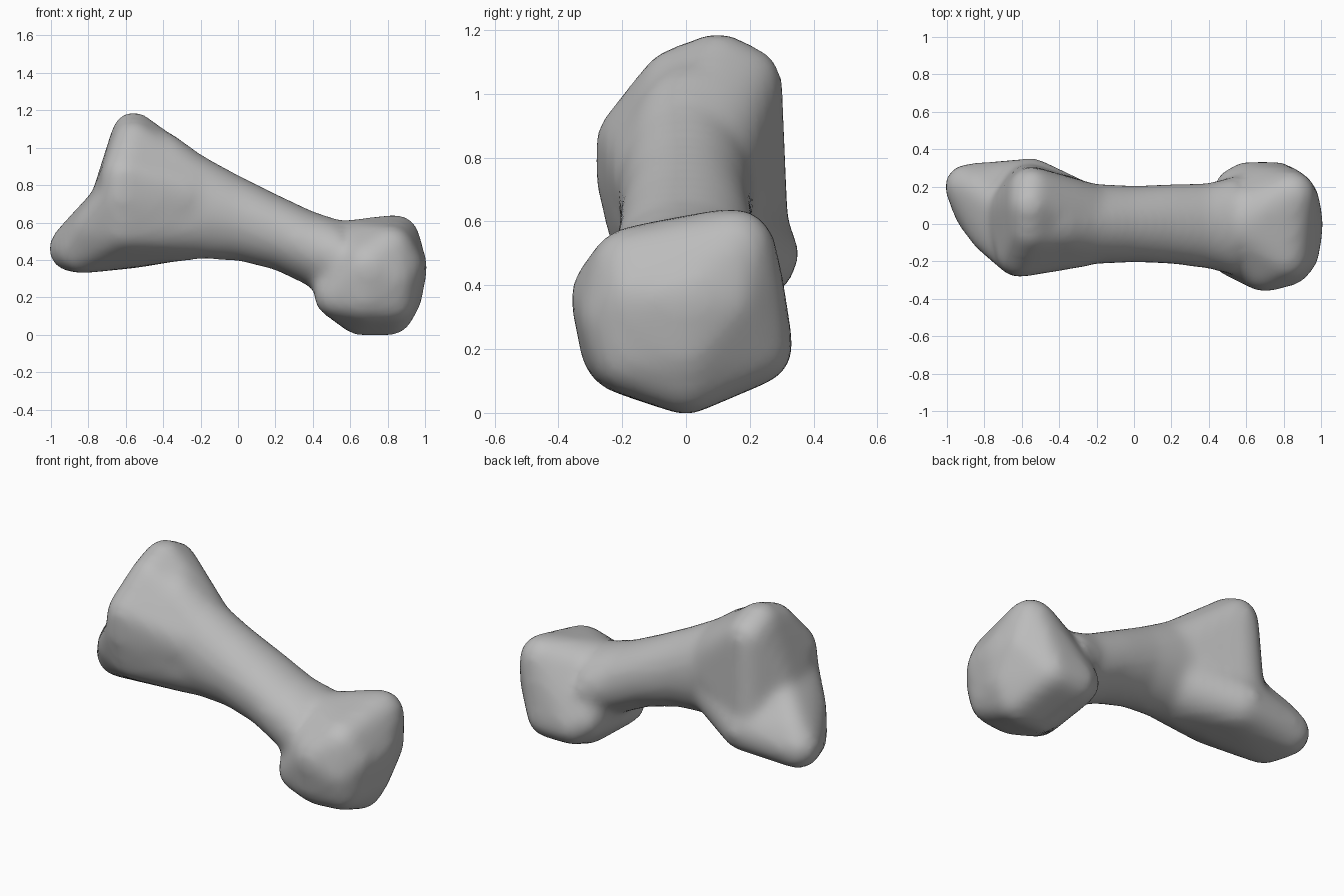
import bpy
import bmesh
from math import sin, cos, tau

default_cube = bpy.data.objects.get("Cube")
if default_cube:
    bpy.data.objects.remove(default_cube)

# Extra radius that the softening takes off again
ALLOWANCE = .015


def rounded_hull(bm, knobs):
    """Wrap a tight skin around a group of round knobs (x, y, z, radius)."""
    part = bmesh.new()
    for x, y, z, radius in knobs:
        made = bmesh.ops.create_icosphere(part, subdivisions=3, radius=radius + ALLOWANCE)
        bmesh.ops.translate(part, verts=made["verts"], vec=(x, y, z))
    hull = bmesh.ops.convex_hull(part, input=part.verts)
    inside = [g for g in hull["geom_interior"] if isinstance(g, bmesh.types.BMVert)]
    bmesh.ops.delete(part, geom=inside, context="VERTS")
    # keep only the skin itself
    skin = {f for f in hull["geom"] if isinstance(f, bmesh.types.BMFace) and f.is_valid}
    spare = [f for f in part.faces if f not in skin]
    bmesh.ops.delete(part, geom=spare, context="FACES")
    bmesh.ops.recalc_face_normals(part, faces=part.faces)
    mesh = bpy.data.meshes.new("hull")
    part.to_mesh(mesh)
    part.free()
    bm.from_mesh(mesh)
    bpy.data.meshes.remove(mesh)


def loft(bm, sections, sides=32):
    """Skin a tube through upright ellipses (x, y, z, half width, half height)."""
    rings = []
    for x, y, z, width, height in sections:
        angles = [tau * i / sides for i in range(sides)]
        rings.append([bm.verts.new((x, y + width * cos(a), z + height * sin(a)))
                      for a in angles])
    faces = [bm.faces.new(rings[0]), bm.faces.new(rings[-1])]
    for a, b in zip(rings, rings[1:]):
        for i in range(sides):
            j = (i + 1) % sides
            faces.append(bm.faces.new((a[i], a[j], b[j], b[i])))
    bmesh.ops.recalc_face_normals(bm, faces=faces)


bm = bmesh.new()

# Shaft
loft(bm, [
    (-.5, .04, .76, .23, .37),
    (-.35, .01, .73, .22, .345),
    (-.2, 0, .685, .215, .28),
    (0, 0, .625, .205, .23),
    (.2, 0, .55, .215, .205),
    (.4, -.01, .455, .23, .205),
    (.55, -.01, .4, .27, .21),
])

# Tall end: upright crest, then the low heel pointing outwards
front_low = (-.61, -.12, .57, .11)
front_mid = (-.62, -.16, .74, .11)
hollow = (-.67, .06, .7, .11)
rounded_hull(bm, [
    (-.56, .1, 1.08, .1), (-.55, .18, 1.03, .11), (-.56, -.03, 1.03, .1),
    (-.61, -.16, .85, .11), (-.57, .18, .75, .11), (-.57, .19, .58, .12),
    (-.25, 0, .73, .2), (-.3, -.04, .74, .18), front_low, front_mid, hollow,
])
rounded_hull(bm, [
    (-.89, .2, .46, .11), (-.83, .17, .53, .11), (-.84, .07, .45, .11),
    (-.25, 0, .61, .19), (-.55, .21, .5, .13), (-.76, -.04, .57, .11),
    front_low, front_mid, hollow,
])

# Broad end: one rounded block
rounded_hull(bm, [
    (.84, .15, .51, .12), (.81, -.17, .45, .12), (.6, 0, .4, .2),
    (.82, .18, .42, .11), (.88, 0, .36, .12), (.86, -.15, .36, .12),
    (.86, .12, .36, .12), (.7, -.21, .36, .14), (.82, -.2, .3, .12),
    (.68, -.18, .21, .14), (.82, -.17, .19, .12), (.86, 0, .2, .11),
    (.65, 0, .11, .1), (.82, 0, .11, .1),
    (.6, .21, .21, .11), (.76, .21, .21, .11),
    (.53, -.16, .21, .11), (.55, .18, .24, .11),
])

raw_mesh = bpy.data.meshes.new("bone_raw")
bm.to_mesh(raw_mesh)
bm.free()
bone = bpy.data.objects.new("bone", raw_mesh)
bpy.context.collection.objects.link(bone)

# Fuse the parts into one surface and soften the joins
fuse = bone.modifiers.new("fuse", "REMESH")
fuse.mode = "VOXEL"
fuse.voxel_size = .025
fuse.use_smooth_shade = True
soften = bone.modifiers.new("soften", "SMOOTH")
soften.factor = .5
soften.iterations = 15

# Plain grey surface
grey = bpy.data.materials.new("plain_grey")
grey.use_nodes = True
colour = (.5, .5, .5, 1)
grey.diffuse_color = colour
grey.node_tree.nodes["Principled BSDF"].inputs["Base Color"].default_value = colour
raw_mesh.materials.append(grey)
